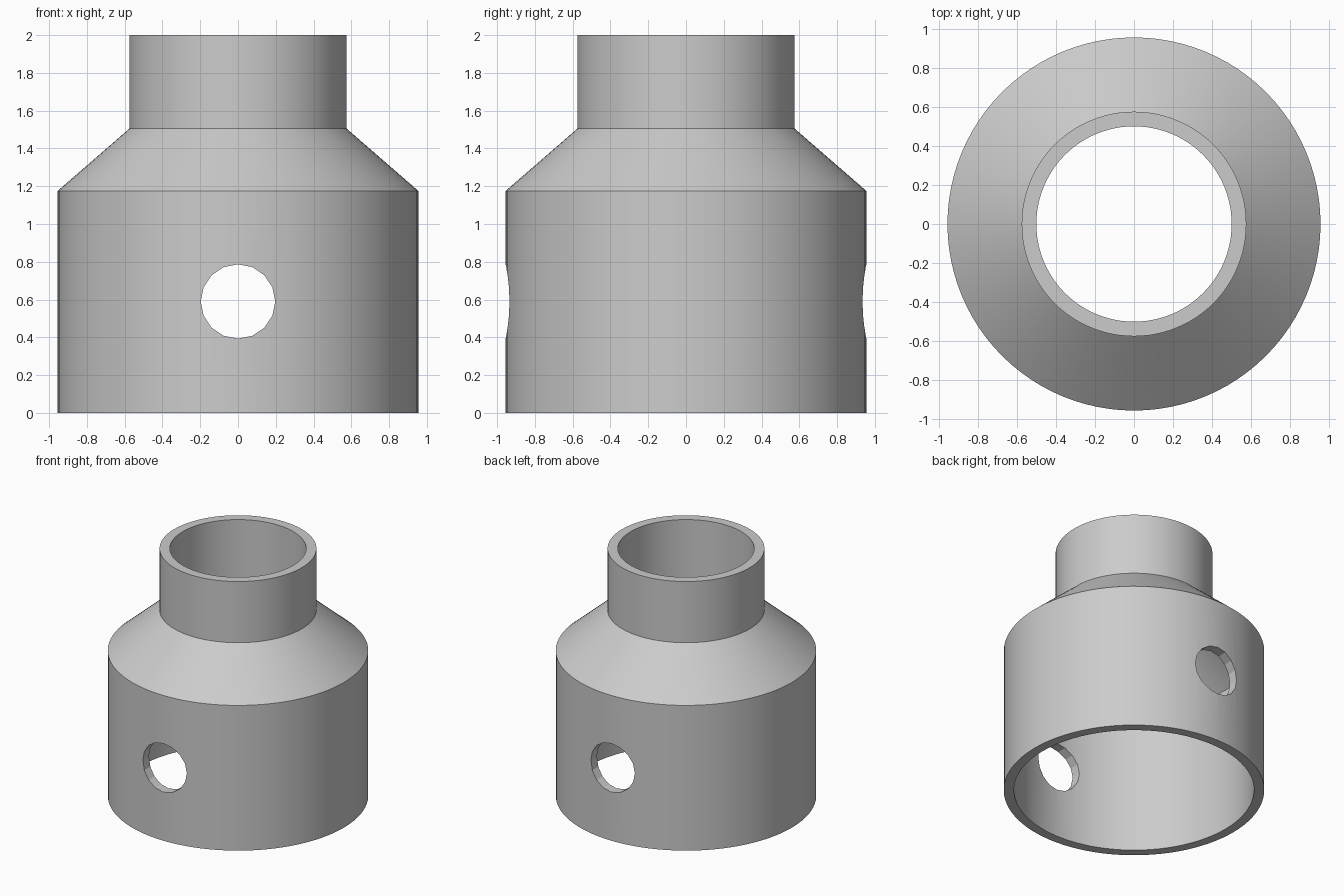
import bpy
import bmesh
from math import radians, pi
from mathutils import Matrix, Vector

SEGMENTS = 96
WALL = 0.075
HOLE_RADIUS = 0.197
HOLE_HEIGHT = 0.59

default_cube = bpy.data.objects.get("Cube")
if default_cube:
    bpy.data.objects.remove(default_cube, do_unlink=True)

# Plain grey material
grey = bpy.data.materials.new("grey plastic")
grey.use_nodes = True
colour = (0.6, 0.6, 0.6, 1)
grey.diffuse_color = colour
grey.node_tree.nodes["Principled BSDF"].inputs["Base Color"].default_value = colour


def add_object(name, bm):
    mesh = bpy.data.meshes.new(name)
    bm.to_mesh(mesh)
    bm.free()
    mesh.materials.append(grey)
    obj = bpy.data.objects.new(name, mesh)
    bpy.context.collection.objects.link(obj)
    return obj


# Hollow body: closed wall profile (radius, height) turned around z
outer = [(0.955, 0), (0.955, 1.175), (0.575, 1.505), (0.575, 2)]
inner = [(r - WALL, z) for r, z in reversed(outer)]
profile = outer + inner

bm = bmesh.new()
verts = [bm.verts.new((r, 0, z)) for r, z in profile]
edges = [bm.edges.new((verts[i - 1], verts[i])) for i in range(len(verts))]
bmesh.ops.spin(bm, geom=verts + edges, cent=(0, 0, 0), axis=(0, 0, 1),
               angle=2 * pi, steps=SEGMENTS, use_merge=True)
bmesh.ops.remove_doubles(bm, verts=bm.verts, dist=1e-4)
bmesh.ops.recalc_face_normals(bm, faces=bm.faces)
body = add_object("reducer_body", bm)

# Cross hole running front to back
bm = bmesh.new()
place = Matrix.Translation(Vector((0, 0, HOLE_HEIGHT))) @ Matrix.Rotation(radians(90), 4, "X")
bmesh.ops.create_cone(bm, cap_ends=True, segments=16, radius1=HOLE_RADIUS,
                      radius2=HOLE_RADIUS, depth=3, matrix=place)
cutter = add_object("cross_hole_cutter", bm)
cutter.hide_render = True

cut = body.modifiers.new("cross hole", "BOOLEAN")
cut.operation = "DIFFERENCE"
cut.solver = "EXACT"
cut.object = cutter

bpy.ops.object.select_all(action="DESELECT")
body.select_set(True)
bpy.context.view_layer.objects.active = body
bpy.ops.object.modifier_apply(modifier=cut.name)
bpy.data.objects.remove(cutter, do_unlink=True)

# Smooth round walls, sharp rims
bpy.ops.object.shade_smooth_by_angle(angle=radians(20))
